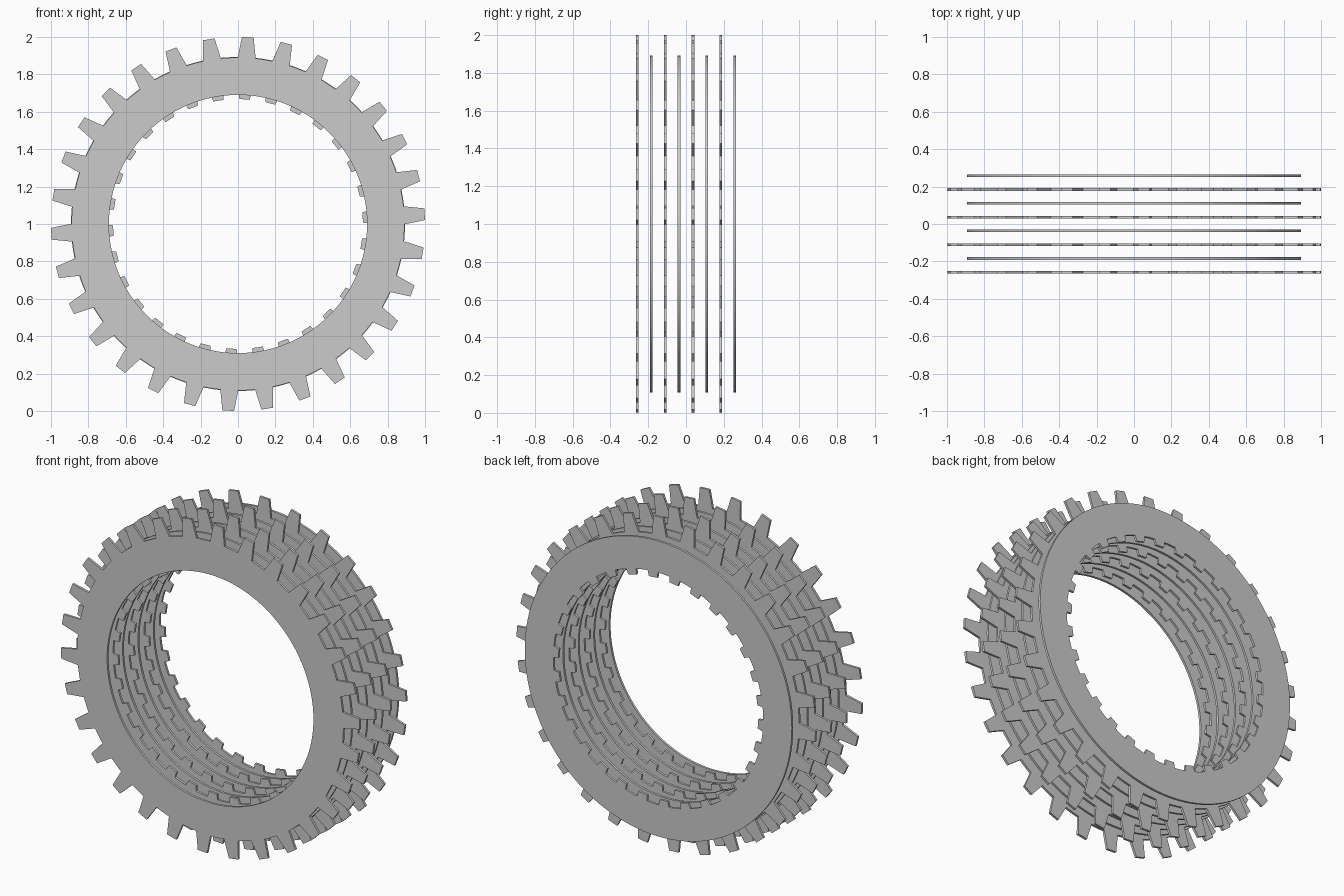
import bpy, bmesh
from math import sin, cos, radians

if "Cube" in bpy.data.objects:
    bpy.data.objects.remove(bpy.data.objects["Cube"])

TEETH, PHASE, THICK = 30, 3.0, 0.014
STEP = 0.0737


def plain(r):
    """One pitch of a plain round edge: (angle, radius) pairs."""
    return [(a, r) for a in (-3, -1, 1, 3, 5, 7)]


def toothed(root, tip, root_half, tip_half):
    """One pitch of an edge with a tapered tooth."""
    return [(-root_half, root), (-tip_half, tip), (tip_half, tip),
            (root_half, root), (5, root), (7, root)]


def plate_mesh(name, outer, inner):
    bm = bmesh.new()

    def loop(profile, y):
        pts = []
        for k in range(TEETH):
            for a, r in profile:
                t = radians(PHASE + k * 360 / TEETH + a)
                pts.append(bm.verts.new((r * sin(t), y, r * cos(t))))
        return pts

    h = THICK / 2
    loops = [loop(outer, -h), loop(outer, h), loop(inner, h), loop(inner, -h)]
    n = len(loops[0])
    for j in range(4):
        a, b = loops[j], loops[(j + 1) % 4]
        for i in range(n):
            k = (i + 1) % n
            bm.faces.new((a[i], a[k], b[k], b[i]))
    bmesh.ops.recalc_face_normals(bm, faces=bm.faces)
    me = bpy.data.meshes.new(name)
    bm.to_mesh(me)
    bm.free()
    return me


# plate with outer teeth, disc with inner teeth
steel = plate_mesh("outer_toothed_plate", toothed(0.89, 1.0, 3.1, 1.8), plain(0.69))
friction = plate_mesh("inner_toothed_disc", plain(0.893), toothed(0.702, 0.668, 2.8, 2.4))

# alternating stack, front to back
for i in range(8):
    me = friction if i % 2 else steel
    ob = bpy.data.objects.new(f"{me.name}_{i // 2 + 1}", me)
    ob.location = (0, (i - 3.5) * STEP, 1.0)
    bpy.context.collection.objects.link(ob)
    ob.select_set(True)
    bpy.context.view_layer.objects.active = ob
bpy.ops.object.shade_smooth_by_angle(angle=radians(25))
